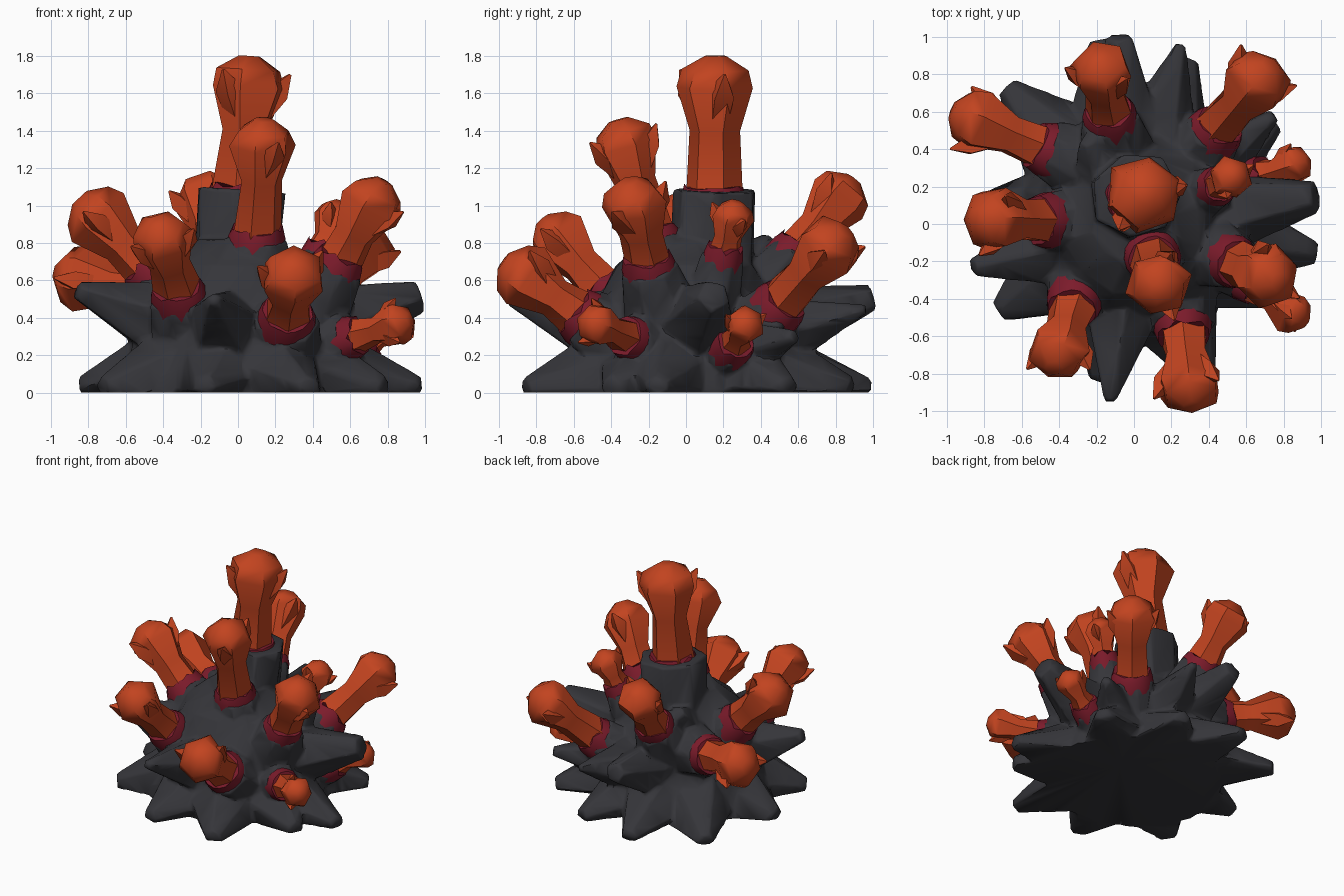
import bpy, bmesh, math, random
from mathutils import Vector, Matrix

random.seed(11)
if "Cube" in bpy.data.objects:
    bpy.data.objects.remove(bpy.data.objects["Cube"])


def material(name, rgb):
    m = bpy.data.materials.new(name)
    m.use_nodes = True
    m.diffuse_color = (*rgb, 1)
    bsdf = m.node_tree.nodes["Principled BSDF"]
    bsdf.inputs["Base Color"].default_value = (*rgb, 1)
    bsdf.inputs["Roughness"].default_value = 0.9
    return m


ROCK = material("charcoal rock", (0.036, 0.036, 0.042))
ORANGE = material("burnt orange", (0.54, 0.057, 0.014))
WINE = material("wine red", (0.2, 0.011, 0.024))


def tube(bm, a, b, rings, sides, jitter=0.0, zigzag=0.0):
    """Closed loft from a towards b; rings are (distance, radius)."""
    axis = (b - a).normalized()
    rot = axis.to_track_quat('Z', 'Y').to_matrix()
    turn = random.uniform(0, math.tau)
    loops = []
    for n, (d, r) in enumerate(rings):
        loop = []
        for i in range(sides):
            ang = turn + math.tau * i / sides
            rr = r * (1 + random.uniform(-jitter, jitter))
            h = d + (random.uniform(-zigzag, zigzag) if n == len(rings) - 1 else 0)
            p = Vector((rr * math.cos(ang), rr * math.sin(ang), h))
            loop.append(bm.verts.new(a + rot @ p))
        loops.append(loop)
    for lo, hi in zip(loops, loops[1:]):
        for i in range(sides):
            j = (i + 1) % sides
            bm.faces.new((lo[i], lo[j], hi[j], hi[i]))
    bm.faces.new(loops[0][::-1])
    bm.faces.new(loops[-1])


def spike(bm, start, tip, base, end, sides=6):
    """Straight tapering spike with a blunt tip."""
    start, tip = Vector(start), Vector(tip)
    tube(bm, start, tip, [(0, base), ((tip - start).length, end)], sides, .08)


def finish(bm, name, mat):
    bmesh.ops.recalc_face_normals(bm, faces=bm.faces)
    me = bpy.data.meshes.new(name)
    bm.to_mesh(me)
    bm.free()
    ob = bpy.data.objects.new(name, me)
    bpy.context.collection.objects.link(ob)
    me.materials.append(mat)
    return ob


def smooth(ob, degrees):
    bpy.ops.object.select_all(action='DESELECT')
    ob.select_set(True)
    bpy.context.view_layer.objects.active = ob
    bpy.ops.object.shade_smooth_by_angle(angle=math.radians(degrees))


# Polyps: base, tip, base radius, head radius
POLYPS = [
    ((.01, .15, 1.04), (.06, .16, 1.8), .15, .21),
    ((.1, -.18, .83), (.14, -.36, 1.46), .125, .18),
    ((-.32, -.42, .53), (-.43, -.77, .92), .125, .17),
    ((.26, -.55, .4), (.31, -.98, .7), .13, .18),
    ((.6, -.3, .29), (.92, -.53, .39), .1, .12),
    ((.53, -.2, .68), (.78, -.31, 1.13), .12, .18),
    ((.44, .2, .73), (.55, .27, 1.02), .09, .12),
    ((.65, .25, .25), (.93, .34, .4), .095, .11),
    ((.44, .5, .47), (.73, .85, .87), .125, .18),
    ((-.13, .58, .74), (-.19, .9, 1.14), .12, .17),
    ((-.47, .4, .53), (-.97, .61, .64), .125, .18),
    ((-.47, .02, .64), (-.85, .03, 1.04), .125, .18),
]
POLYPS = [(Vector(a), Vector(b), rb, rh) for a, b, rb, rh in POLYPS]

# Rock mound with a collar under every polyp
bm = bmesh.new()
tube(bm, Vector((0, 0, 0)), Vector((0, 0, 1)),
     [(0, .66), (.25, .6), (.5, .49), (.68, .38), (.82, .22)], 12, .05)
for i, (a, b, rb, rh) in enumerate(POLYPS):
    d = (b - a).normalized()
    base, end, lift = (.24, .235, .045) if i == 0 else (rb * 1.85, rb * 1.28, 0)
    spike(bm, a - d * .32, a + d * lift, base, end, 7)

# Upper spikes: tip and tip radius
for tip, r in [((.97, .15, .52), .09), ((-.86, -.23, .55), .055), ((-.13, -.95, .5), .035),
               ((-.08, 1, .51), .08), ((.25, .96, .45), .03), ((.75, .58, .3), .04),
               ((-.25, .45, .82), .05)]:
    spike(bm, (tip[0] * .4, tip[1] * .4, tip[2] * .65), tip, .25, r, 5)

# Low spikes spreading along the ground: angle and reach
for ang, reach in [(-9, .99), (36, .93), (72, .93), (101, 1), (133, 1), (174, .85),
                   (213, .86), (258, .86), (294, .94), (333, .88)]:
    u = Vector((math.cos(math.radians(ang)), math.sin(math.radians(ang)), 0))
    spike(bm, u * .4 + Vector((0, 0, .06)), u * reach + Vector((0, 0, .02)), .33, .065)

# Flatten everything below the ground and weld into one rock
for v in bm.verts:
    v.co.z = max(v.co.z, 0)
rock = finish(bm, "spiky_rock_base", ROCK)
rem = rock.modifiers.new("Weld", 'REMESH')
rem.mode = 'VOXEL'
rem.voxel_size = .015
soften = rock.modifiers.new("Soften", 'SMOOTH')
soften.factor, soften.iterations = .5, 3
rock.modifiers.new("Simplify", 'DECIMATE').ratio = .05
bpy.context.view_layer.objects.active = rock
rock.select_set(True)
for m in list(rock.modifiers):
    bpy.ops.object.modifier_apply(modifier=m.name)
smooth(rock, 50)

# Ragged flared rims where the polyps leave the rock
bm = bmesh.new()
for a, b, rb, rh in POLYPS:
    d = (b - a).normalized()
    tube(bm, a - d * .08, b, [(0, rb * 1.25), (.085, rb * 1.2), (.14, rb * 1.05)], 18, .02, .022)
smooth(finish(bm, "polyp_rims", WINE), 45)

# Stalks with a narrow neck, faceted bulb head and two pointed flaps
for i, (a, b, rb, rh) in enumerate(POLYPS):
    bm = bmesh.new()
    d = (b - a).normalized()
    length = (b - a).length
    neck = max(length - 1.9 * rh, length * .36)
    start = a - d * .08
    tube(bm, start, b, [(0, rb * 1.1), (.1, rb * 1.04), (neck + .08, rh * .62),
                        (length - rh * .8 + .08, rh), (length - rh * .35 + .08, rh * .82),
                        (length + .08, rh * .3)], 6, .08)
    side = d.orthogonal().normalized()
    turn = random.uniform(0, math.tau)
    for k in range(2):
        out = Matrix.Rotation(turn + k * 2.4, 3, d) @ side
        p = a + d * (neck + rh * .3) + out * rh * .3
        q = a + d * (length - rh * .4) + out * rh * 1.1
        reach = (q - p).length
        tube(bm, p, q, [(0, rh * .3), (reach * .6, rh * .36), (reach, rh * .04)], 4)
    smooth(finish(bm, f"polyp_{i + 1}", ORANGE), 45)
